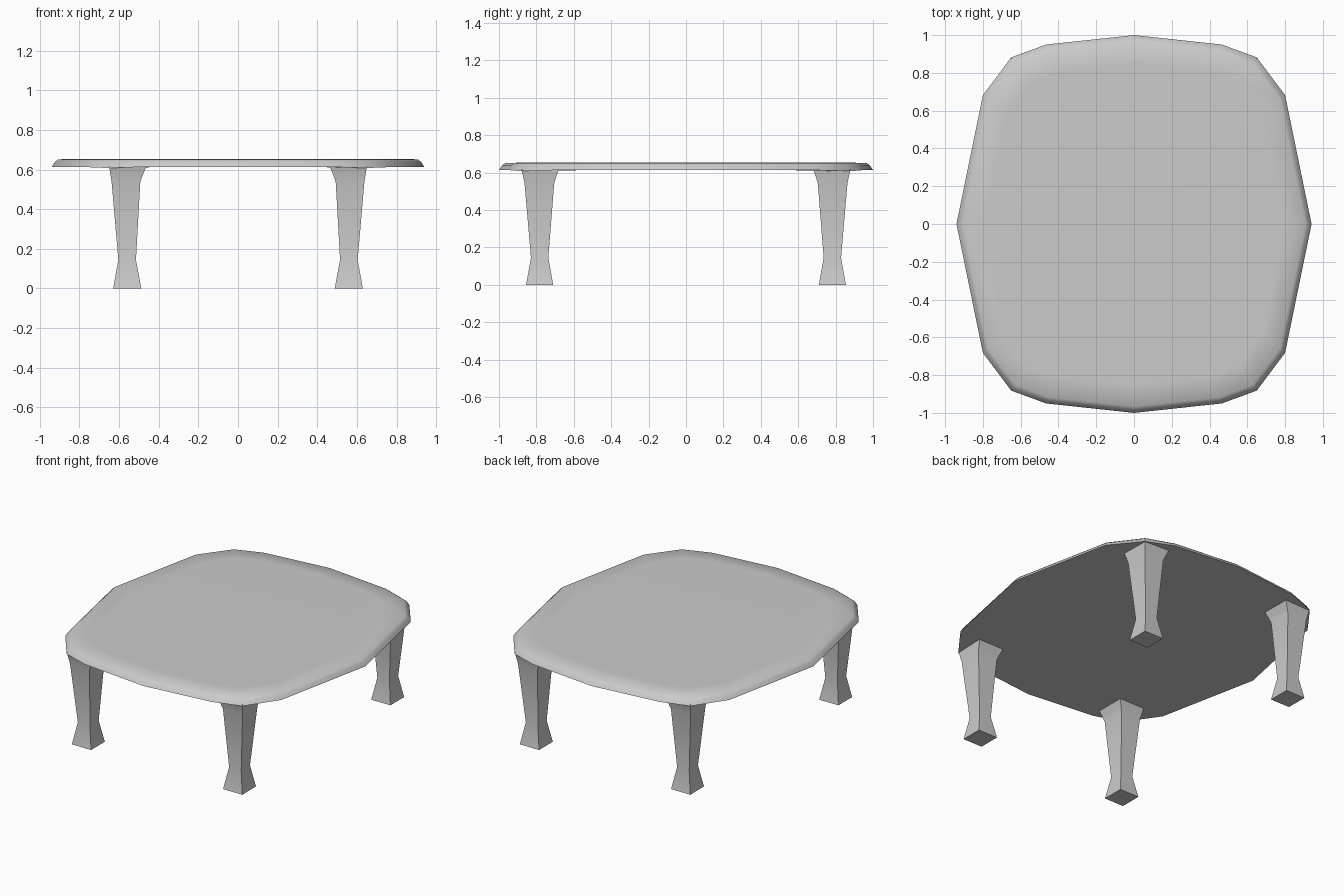
import bpy, bmesh, math

if "Cube" in bpy.data.objects:
    bpy.data.objects.remove(bpy.data.objects["Cube"])


def loft(name, rings, angle):
    """Skin a stack of closed rings, cap both ends."""
    bm = bmesh.new()
    loops = [[bm.verts.new(p) for p in ring] for ring in rings]
    for a, b in zip(loops, loops[1:]):
        n = len(a)
        for i in range(n):
            j = (i + 1) % n
            bm.faces.new((a[i], a[j], b[j], b[i]))
    bm.faces.new(loops[0][::-1])
    bm.faces.new(loops[-1])
    bmesh.ops.recalc_face_normals(bm, faces=bm.faces)
    mesh = bpy.data.meshes.new(name)
    bm.to_mesh(mesh)
    bm.free()
    obj = bpy.data.objects.new(name, mesh)
    bpy.context.collection.objects.link(obj)
    bpy.ops.object.select_all(action='DESELECT')
    bpy.context.view_layer.objects.active = obj
    obj.select_set(True)
    bpy.ops.object.shade_smooth_by_angle(angle=math.radians(angle))
    return obj


# Table top: quarter outline mirrored round to a 16-sided slab
quarter = [(0.94, 0), (0.80, 0.682), (0.65, 0.882), (0.465, 0.95), (0, 1)]
half = quarter + [(-x, y) for x, y in quarter[-2::-1]]
outline = half + [(-x, -y) for x, y in half[1:-1]]


def top_ring(inset, z, dip=0.0):
    ring = []
    for x, y in outline:
        corner = abs(abs(x) - 0.65) < 0.01
        ring.append((x * (1 - inset), y * (1 - inset), z - (dip if corner else 0)))
    return ring


loft("table_top", [top_ring(0.15, 0.613),
                   top_ring(0.0, 0.614, 0.006),
                   top_ring(0.016, 0.638),
                   top_ring(0.034, 0.652),
                   top_ring(0.15, 0.654)], 75)

# Legs: square section, flared at the top and at the foot
# z, x range, y range
profile = [(0.0, 0.488, 0.630, 0.710, 0.855),
           (0.145, 0.515, 0.604, 0.736, 0.829),
           (0.54, 0.493, 0.638, 0.705, 0.863),
           (0.575, 0.480, 0.644, 0.695, 0.870),
           (0.616, 0.462, 0.650, 0.680, 0.880)]
for side, sx in (("left", -1), ("right", 1)):
    for end, sy in (("front", -1), ("back", 1)):
        rings = [[(sx * x0, sy * y0, z), (sx * x1, sy * y0, z),
                  (sx * x1, sy * y1, z), (sx * x0, sy * y1, z)]
                 for z, x0, x1, y0, y1 in profile]
        loft(f"{end}_{side}_leg", rings, 50)
